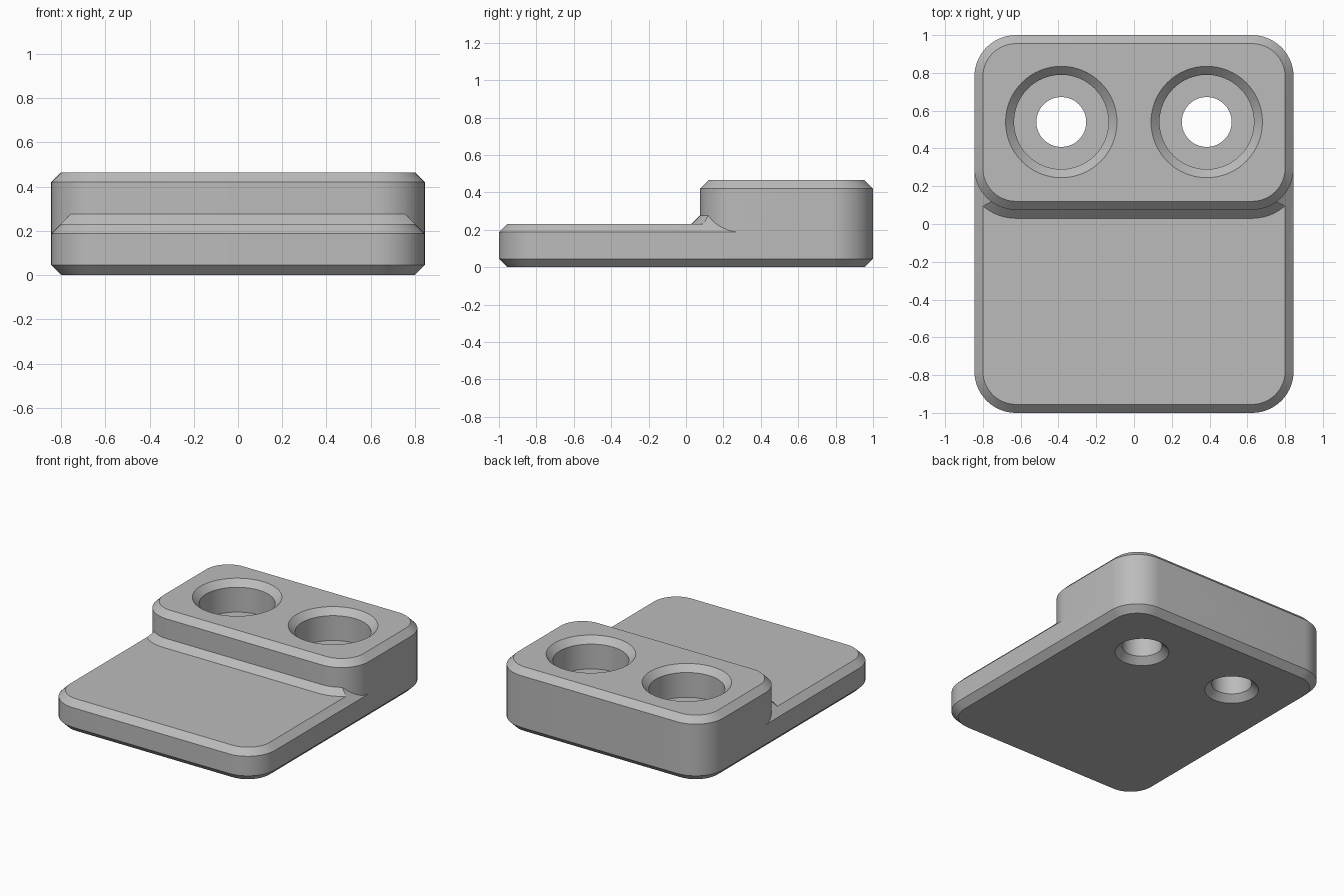
import bpy, bmesh, math

old = bpy.data.objects.get("Cube")
if old:
    bpy.data.objects.remove(old)

HALF_X, BACK, RADIUS, CHAMFER = 0.845, 1.0, 0.22, 0.045
STEP_Y, PLATE_TOP, BLOCK_TOP, BORE_FLOOR = 0.075, 0.232, 0.465, 0.24

grey = bpy.data.materials.new("matte grey")
grey.use_nodes = True
grey.diffuse_color = (0.5, 0.5, 0.5, 1)
grey.node_tree.nodes["Principled BSDF"].inputs["Base Color"].default_value = (0.5, 0.5, 0.5, 1)


def loft(name, rings):
    """Closed solid through a stack of matching point rings."""
    bm = bmesh.new()
    loops = [[bm.verts.new(p) for p in ring] for ring in rings]
    n = len(loops[0])
    bm.faces.new(list(reversed(loops[0])))
    bm.faces.new(loops[-1])
    for low, high in zip(loops, loops[1:]):
        for i in range(n):
            j = (i + 1) % n
            bm.faces.new((low[i], low[j], high[j], high[i]))
    mesh = bpy.data.meshes.new(name)
    bm.to_mesh(mesh)
    bm.free()
    mesh.materials.append(grey)
    obj = bpy.data.objects.new(name, mesh)
    bpy.context.collection.objects.link(obj)
    return obj


def rounded_slab(name, front, levels, steps=14):
    """Rounded rectangle from front to the back edge; levels are (z, inset)."""
    cx, rings = HALF_X - RADIUS, []
    corners = [(cx, BACK - RADIUS), (-cx, BACK - RADIUS),
               (-cx, front + RADIUS), (cx, front + RADIUS)]
    for z, inset in levels:
        ring = []
        for k, (x, y) in enumerate(corners):
            for s in range(steps + 1):
                a = math.pi / 2 * (k + s / steps)
                r = RADIUS - inset
                ring.append((x + r * math.cos(a), y + r * math.sin(a), z))
        rings.append(ring)
    return loft(name, rings)


def turned(name, x, y, levels, steps=64):
    """Solid of revolution; levels are (z, radius)."""
    return loft(name, [[(x + r * math.cos(math.tau * i / steps),
                         y + r * math.sin(math.tau * i / steps), z)
                        for i in range(steps)] for z, r in levels])


def combine(target, tool, operation):
    mod = target.modifiers.new(operation.lower(), 'BOOLEAN')
    mod.operation, mod.object, mod.solver = operation, tool, 'EXACT'
    bpy.context.view_layer.objects.active = target
    bpy.ops.object.modifier_apply(modifier=mod.name)
    bpy.data.objects.remove(tool)


# Base plate and raised rear block, both chamfered top and bottom
shoulder = PLATE_TOP - CHAMFER
body = rounded_slab("stepped_body", -BACK, [
    (0, CHAMFER), (CHAMFER, 0), (shoulder, 0), (PLATE_TOP, CHAMFER)])
block = rounded_slab("rear_block", STEP_Y, [
    (0, CHAMFER), (CHAMFER, 0), (BLOCK_TOP - CHAMFER, 0), (BLOCK_TOP, CHAMFER)])

# Sloped bead at the step, trimmed by the plate's chamfer planes
bead_top = PLATE_TOP + CHAMFER
bead = rounded_slab("step_bead", STEP_Y, [(shoulder, -2 * CHAMFER), (bead_top, 0)])
trim = rounded_slab("bead_trim", -BACK, [(shoulder, 0), (bead_top, 2 * CHAMFER)])
combine(bead, trim, 'INTERSECT')
combine(body, block, 'UNION')
combine(body, bead, 'UNION')

# Counterbored holes with chamfered rims
for side in (-1, 1):
    hole = turned("hole_cutter", side * 0.385, 0.54, [
        (-0.05, 0.132 + CHAMFER + 0.05), (CHAMFER, 0.132), (BORE_FLOOR, 0.132),
        (BORE_FLOOR, 0.25), (BLOCK_TOP - CHAMFER, 0.25),
        (BLOCK_TOP + 0.05, 0.30 + CHAMFER)])
    combine(body, hole, 'DIFFERENCE')

# Smooth rounded walls, sharp chamfer edges
bpy.ops.object.select_all(action='DESELECT')
body.select_set(True)
bpy.context.view_layer.objects.active = body
bpy.ops.object.shade_smooth_by_angle(angle=math.radians(25))
